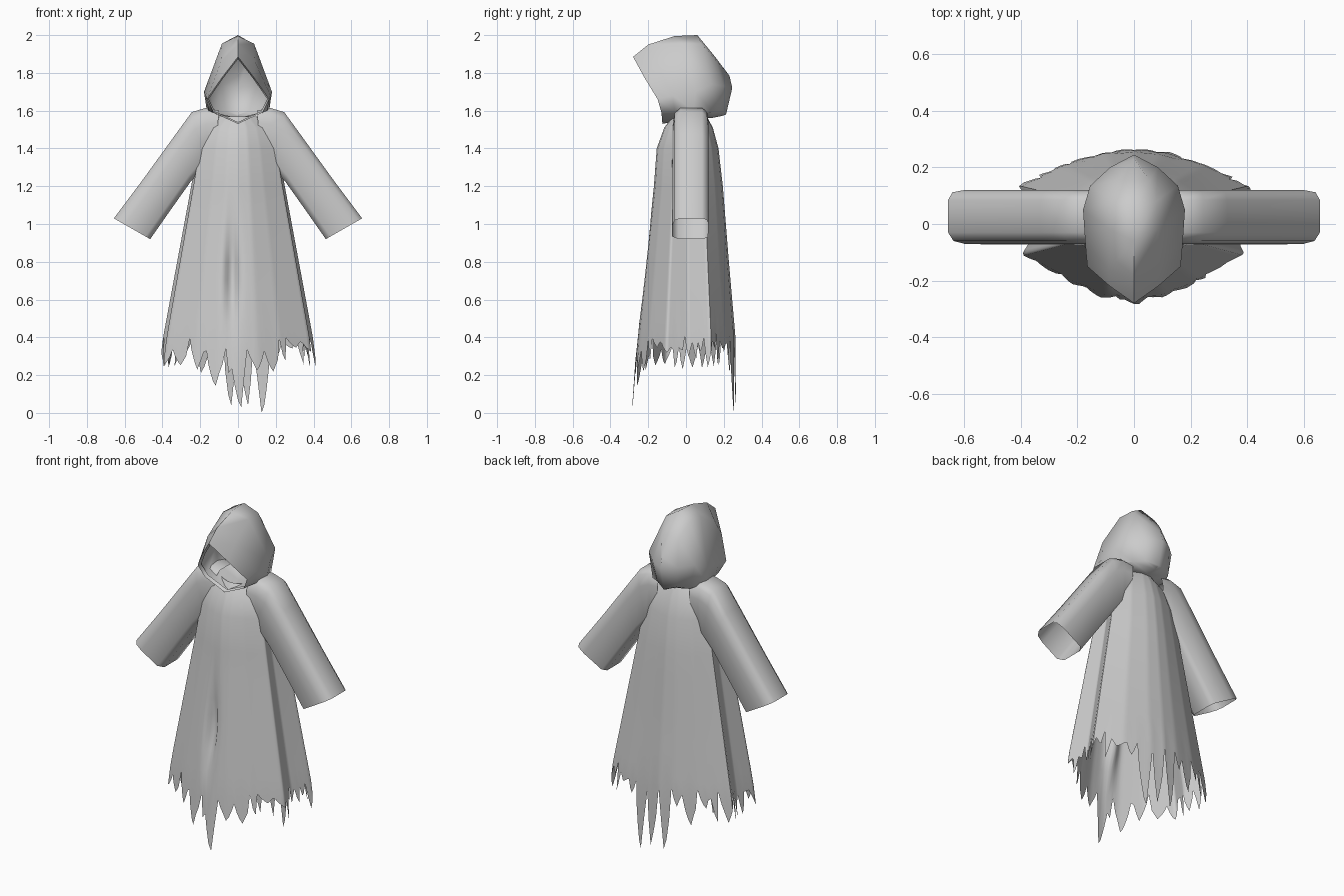
import bpy, bmesh, math, random

if "Cube" in bpy.data.objects:
    bpy.data.objects.remove(bpy.data.objects["Cube"])
random.seed(11)

cloth = bpy.data.materials.new("grey cloth")
cloth.diffuse_color = (0.6, 0.6, 0.6, 1)
cloth.use_nodes = True
cloth.node_tree.nodes["Principled BSDF"].inputs["Base Color"].default_value = cloth.diffuse_color


def loft(name, rings, closed=True, angle=60):
    """Skin equal-length rings of points into one cloth sheet."""
    bm = bmesh.new()
    rows = [[bm.verts.new(p) for p in r] for r in rings]
    n = len(rows[0])
    for a, b in zip(rows, rows[1:]):
        for i in range(n if closed else n - 1):
            j = (i + 1) % n
            bm.faces.new((a[i], a[j], b[j], b[i]))
    bmesh.ops.remove_doubles(bm, verts=bm.verts, dist=0.0005)
    bmesh.ops.recalc_face_normals(bm, faces=bm.faces)
    me = bpy.data.meshes.new(name)
    bm.to_mesh(me)
    bm.free()
    ob = bpy.data.objects.new(name, me)
    bpy.context.collection.objects.link(ob)
    me.materials.append(cloth)
    bpy.ops.object.select_all(action='DESELECT')
    ob.select_set(True)
    bpy.context.view_layer.objects.active = ob
    bpy.ops.object.shade_smooth_by_angle(angle=math.radians(angle))
    return ob


def along(pts, t):
    """Point at fraction t of a polyline's length."""
    lens = [math.dist(a, b) for a, b in zip(pts, pts[1:])]
    d = t * sum(lens)
    for a, b, l in zip(pts, pts[1:], lens):
        if d <= l + 1e-9:
            return [u + (v - u) * d / l for u, v in zip(a, b)]
        d -= l
    return list(pts[-1])


# --- robe: flattened section with a hollow at each side, ragged hem ---
HALF = [(0, -1), (.25, -.95), (.55, -.76), (.95, -.4), (.85, .05),
        (1, .5), (.62, .8), (.25, .96), (0, 1)]
COLS = 160
section = [along(HALF, i / (COLS // 2)) for i in range(COLS // 2 + 1)]
section += [[-x, y] for x, y in section[-2:0:-1]]
# height, half width, front depth, back depth
PROFILE = [(1.57, .1, .07, .11), (1.51, .18, .115, .142), (1.4, .215, .155, .172),
           (1.2, .25, .17, .195), (.8, .325, .215, .227), (.4, .4, .26, .262),
           (0, .45, .287, .268)]


def robe_point(i, z):
    for a, b in zip(PROFILE, PROFILE[1:]):
        if z >= b[0]:
            break
    t = (a[0] - z) / (a[0] - b[0])
    w, f, k = (a[n] + (b[n] - a[n]) * t for n in (1, 2, 3))
    x, y = section[i]
    px, py = x * w, y * (f if y < 0 else k)
    if y < -.6:    # fold down the middle of the front
        py += .05 * math.exp(-((px + .03) / .035) ** 2 - ((z - .73) / .2) ** 2)
    return (px, py, z)


# leaf-shaped tatters of uneven width round the hem
hem = [0] * COLS
col = -3
while col < COLS - 3:
    width = 6 if col == -3 else random.choice((3, 4, 5, 6, 7))
    width = min(width, COLS - 3 - col)
    x, y = section[(col + width // 2) % COLS]
    side = abs(x)
    tip = .2 + .08 * side + random.uniform(-.04, .09)
    if col == -3:
        tip = .03                         # long front tatter
    elif y > .8 and .15 < x < .36:
        tip, width = .0, 6                # long back tatters
    elif y > .8 and -.15 < x < .12:
        tip, width = .04, 5
    elif y < -.8 and side < .5:
        tip = random.uniform(.14, .24)
    notch = (.34 if y < 0 else .37) + random.uniform(-.02, .06)
    peak = random.uniform(.4, .6)
    for j in range(width):
        u = j / width
        d = u / peak if u < peak else (1 - u) / (1 - peak)
        hem[(col + j) % COLS] = notch + (tip - notch) * d ** .75
    hem[(col + round(width * peak)) % COLS] = tip
    col += width

rings = [[robe_point(i, z) for i in range(COLS)]
         for z in (1.57, 1.51, 1.4, 1.2, 1.05, .9, .8, .7, .6, .48)]
for f in (.5, 1):
    rings.append([robe_point(i, .48 + (hem[i] - .48) * f) for i in range(COLS)])
loft("robe", rings, angle=50)

# --- sleeves: box-like tubes with bevelled edges, open at the cuff ---
TUBE = [(0, -.03), (0, .085), (.08, .112), (.3, .12), (.9, .117), (1, .09),
        (1, -.04), (.87, -.073), (.3, -.07), (.1, -.06)]
SLEEVE = [((.1, 1.6), (.12, 1.38)), ((.17, 1.615), (.16, 1.33)),
          ((.245, 1.592), (.19, 1.29)), ((.33, 1.475), (.25, 1.225)),
          ((.5, 1.24), (.36, 1.07)), ((.657, 1.03), (.465, .92))]
for s, label in ((1, "left"), (-1, "right")):
    loft(label + "_sleeve",
         [[(s * (a[0] + (b[0] - a[0]) * t), y, a[1] + (b[1] - a[1]) * t)
           for t, y in TUBE] for a, b in SLEEVE], angle=70)

# --- hood: half rings from the face opening to the back ---
HOOD = [
    [(0, -.28, 1.885), (.085, -.22, 1.775), (.165, -.15, 1.66), (.13, -.13, 1.59), (0, -.125, 1.53)],
    [(0, -.2, 1.95), (.09, -.16, 1.86), (.172, -.07, 1.68), (.155, -.06, 1.6), (0, -.1, 1.535)],
    [(0, -.06, 1.995), (.085, -.02, 1.955), (.18, .05, 1.7), (.165, .04, 1.6), (0, 0, 1.56)],
    [(0, .06, 2.0), (.078, .08, 1.955), (.155, .135, 1.74), (.125, .14, 1.59), (0, .13, 1.56)],
    [(0, .15, 1.89), (.055, .155, 1.87), (.085, .2, 1.73), (.065, .18, 1.6), (0, .18, 1.57)],
    [(0, .23, 1.785), (0, .23, 1.785), (0, .245, 1.72), (0, .212, 1.58), (0, .2, 1.575)],
]
loft("hood", [r + [(-x, y, z) for x, y, z in r[-2:0:-1]] for r in HOOD])
# thin turned-in edge round the face opening
rim = HOOD[0] + [(-x, y, z) for x, y, z in HOOD[0][-2:0:-1]]
loft("hood_edge", [rim, [(x * .94, y + .02, 1.69 + (z - 1.69) * .94) for x, y, z in rim]])
